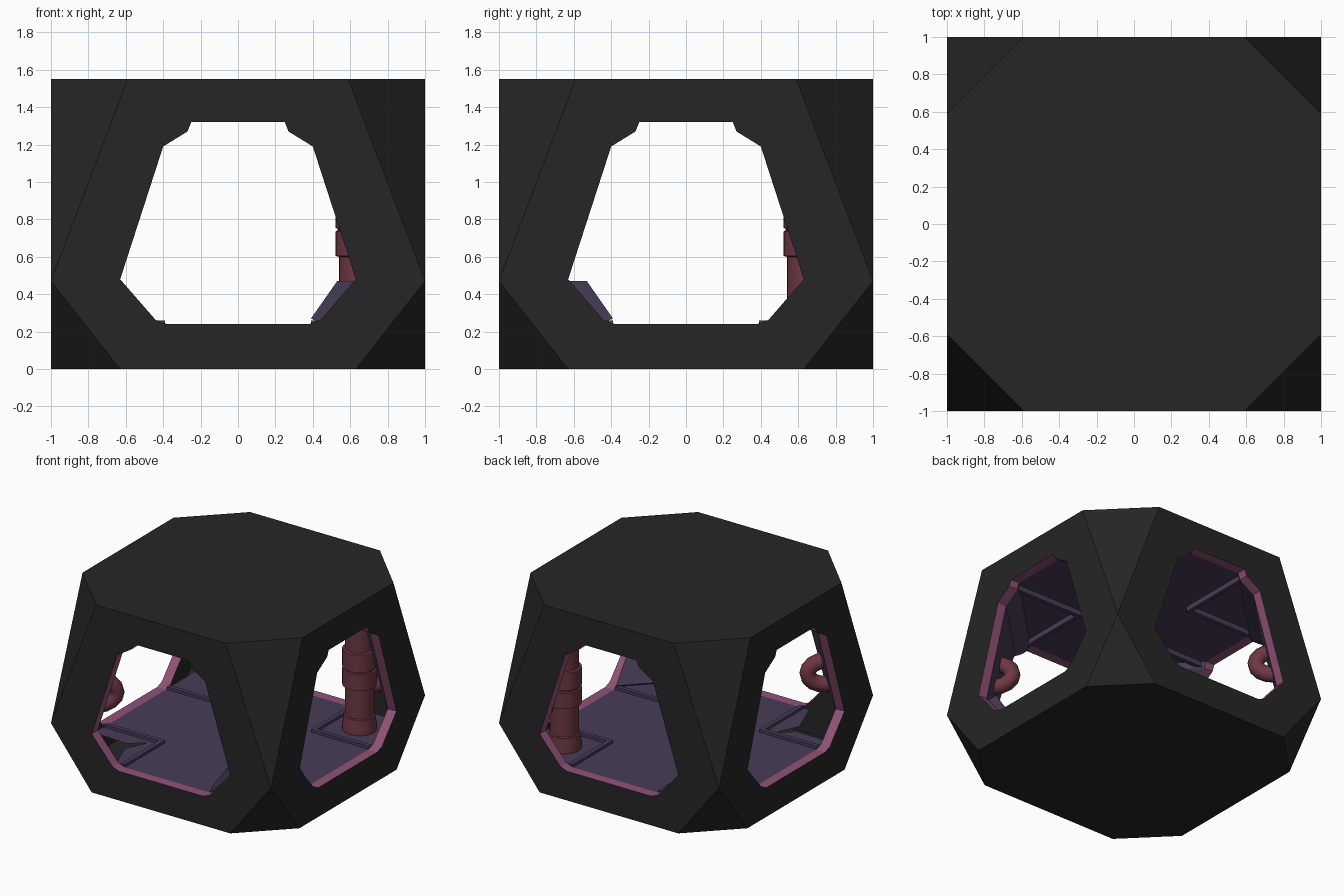
import bpy, bmesh, math
from mathutils import Matrix, Vector

if "Cube" in bpy.data.objects:
    bpy.data.objects.remove(bpy.data.objects["Cube"])


def material(name, rgb):
    m = bpy.data.materials.new(name)
    m.diffuse_color = (*rgb, 1)
    m.use_nodes = True
    m.node_tree.nodes["Principled BSDF"].inputs["Base Color"].default_value = m.diffuse_color
    return m


DARK = material("dark grey shell", (0.019, 0.019, 0.019))
PURPLE = material("muted purple panel", (0.065, 0.045, 0.095))
PINK = material("dusty pink trim", (0.28, 0.085, 0.18))
MAROON = material("maroon pipe", (0.155, 0.038, 0.055))


def finish(name, bm, *mats):
    bmesh.ops.remove_doubles(bm, verts=bm.verts, dist=0.0005)
    bmesh.ops.recalc_face_normals(bm, faces=bm.faces)
    me = bpy.data.meshes.new(name)
    bm.to_mesh(me)
    bm.free()
    for m in mats:
        me.materials.append(m)
    ob = bpy.data.objects.new(name, me)
    bpy.context.collection.objects.link(ob)
    return ob


def turn(k):
    return Matrix.Rotation(k * math.pi / 2, 4, 'Z')


def face(bm, pts, k=0):
    return bm.faces.new([bm.verts.new(turn(k) @ Vector(p)) for p in pts])


def mirrored(half):
    return half + [(-x, z) for x, z in reversed(half)]


H = 1.55
DEPTH = 0.92
OUTER = mirrored([(0.63, 0), (1, 0.47), (0.59, H)])
HALF = [(0.38, 0.24), (0.44, 0.262), (0.63, 0.48), (0.40, 1.19), (0.27, 1.27), (0.25, 1.32)]
WINDOW = mirrored(HALF)

# Outer shell: four pierced hexagonal sides, corner triangles, top and bottom
bm = bmesh.new()
for k in range(4):
    edges = []
    for loop in (OUTER, WINDOW):
        vs = [bm.verts.new(turn(k) @ Vector((x, -1, z))) for x, z in loop]
        edges += [bm.edges.new((vs[i], vs[i - 1])) for i in range(len(vs))]
    bmesh.ops.triangle_fill(bm, edges=edges, use_beauty=True)
    face(bm, [(1, -1, 0.47), (1, -0.59, H), (0.59, -1, H)], k)
    face(bm, [(1, -1, 0.47), (0.63, -1, 0), (1, -0.63, 0)], k)
for c, z in ((0.63, 0), (0.59, H)):
    ring = []
    for k in range(4):
        ring += [turn(k) @ Vector((-c, -1, z)), turn(k) @ Vector((c, -1, z))]
    face(bm, ring)
bmesh.ops.remove_doubles(bm, verts=bm.verts, dist=0.0005)
bmesh.ops.dissolve_limit(bm, angle_limit=0.01, verts=bm.verts, edges=bm.edges)
finish("outer_shell", bm, DARK)

# Pink reveals around each window
bm = bmesh.new()
for k in range(4):
    for i in range(len(WINDOW)):
        (a, b), (c, d) = WINDOW[i - 1], WINDOW[i]
        face(bm, [(a, -1, b), (c, -1, d), (c, -DEPTH, d), (a, -DEPTH, b)], k)
finish("window_frames", bm, PINK)

# Upper corner wall panels between neighbouring windows
bm = bmesh.new()
for k in range(4):
    for (a, b), (c, d) in zip(HALF[2:], HALF[3:]):
        face(bm, [(a, -DEPTH, b), (DEPTH, -a, b), (DEPTH, -c, d), (c, -DEPTH, d)], k)
finish("corner_walls", bm, PURPLE)

# Floor with one broken-out corner, and full ceiling
bm = bmesh.new()
e, c = 0.93, 0.86
face(bm, [(x, y, 0.237) for x, y in
          [(-0.47, -e), (c, -e), (e, -c), (e, c), (c, e), (-c, e), (-e, c),
           (-e, -0.55), (-0.62, -0.56), (-0.5, -0.47), (-0.58, -0.64)]])
finish("floor", bm, PURPLE)
bm = bmesh.new()
c = 0.67
face(bm, [(x, y, 1.323) for x, y in
          [(-c, -e), (c, -e), (e, -c), (e, c), (c, e), (-c, e), (-e, c), (-e, -c)]])
finish("ceiling", bm, PURPLE)


# Raised ribs edging the corner tiles on floor and ceiling
def rib_set(name, pos, z0, z1):
    bm = bmesh.new()
    for k in range(4):
        for flip in (False, True):
            lo, hi = Vector((pos, -DEPTH, z0)), Vector((pos + 0.035, -pos, z1))
            if flip:
                lo, hi = Vector((pos, -pos - 0.035, z0)), Vector((DEPTH, -pos, z1))
            size = hi - lo
            bmesh.ops.create_cube(bm, size=1, matrix=turn(k) @ Matrix.Translation((lo + hi) / 2)
                                  @ Matrix.Diagonal((*size, 1)))
    me = bpy.data.meshes.new(name)
    bm.to_mesh(me)
    bm.free()
    me.materials.append(PURPLE)
    bpy.context.collection.objects.link(bpy.data.objects.new(name, me))


rib_set("floor_ribs", 0.39, 0.225, 0.26)
rib_set("ceiling_ribs", 0.28, 1.28, 1.335)

# Sloping kick panel in the front right corner, pink on its upper ledge
bm = bmesh.new()
for a, z in ((0.39, 0.27), (0.53, 0.47), (0.62, 0.47), (0.46, 0.24)):
    bm.verts.new((a, -0.91, z))
    bm.verts.new((0.91, -a, z))
bmesh.ops.convex_hull(bm, input=bm.verts)
panel = finish("corner_kick_panel", bm, PURPLE, PINK)
for p in panel.data.polygons:
    if p.normal.z > 0.8:
        p.material_index = 1


def smooth(ob):
    bpy.ops.object.select_all(action='DESELECT')
    ob.select_set(True)
    bpy.context.view_layer.objects.active = ob
    bpy.ops.object.shade_smooth_by_angle(angle=math.radians(40))


# Vertical stack pipe in the back right corner, turned from a profile
profile = [(0, 0.237), (0.13, 0.237), (0.13, 0.28), (0.12, 0.33), (0.12, 0.36), (0.11, 0.365),
           (0.11, 0.60), (0.13, 0.605), (0.13, 0.735), (0.118, 0.74), (0.118, 0.75),
           (0.13, 0.755), (0.13, 0.90), (0.11, 0.905), (0.11, 1.10), (0.13, 1.105),
           (0.13, 1.22), (0.11, 1.225), (0.11, 1.323)]
bm = bmesh.new()
vs = [bm.verts.new((r, 0, z)) for r, z in profile]
es = [bm.edges.new(p) for p in zip(vs, vs[1:])]
bmesh.ops.spin(bm, geom=vs + es, cent=(0, 0, 0), axis=(0, 0, 1), angle=2 * math.pi, steps=24)
stack = finish("stack_pipe", bm, MAROON)
stack.location = (0.65, 0.65, 0)
smooth(stack)

# U-bend pipes against the corner walls
for k, name in enumerate(("front_right", "back_right", "back_left", "front_left")):
    zc = 0.69 if k in (1, 3) else 0.8
    path = [(0.90, 0.10)]
    for i in range(9):
        t = math.pi / 2 + math.pi * i / 8
        path.append((0.75 + 0.10 * math.cos(t), 0.10 * math.sin(t)))
    path.append((0.90, -0.10))
    cu = bpy.data.curves.new(name + "_bend_pipe", 'CURVE')
    cu.dimensions = '3D'
    cu.bevel_depth = 0.062
    cu.bevel_resolution = 3
    cu.use_fill_caps = True
    sp = cu.splines.new('POLY')
    sp.points.add(len(path) - 1)
    for pt, (a, z) in zip(sp.points, path):
        pt.co = (*(turn(k) @ Vector((a, -a, zc + z))), 1)
        sp.use_smooth = True
    cu.materials.append(MAROON)
    bpy.context.collection.objects.link(bpy.data.objects.new(name + "_bend_pipe", cu))
